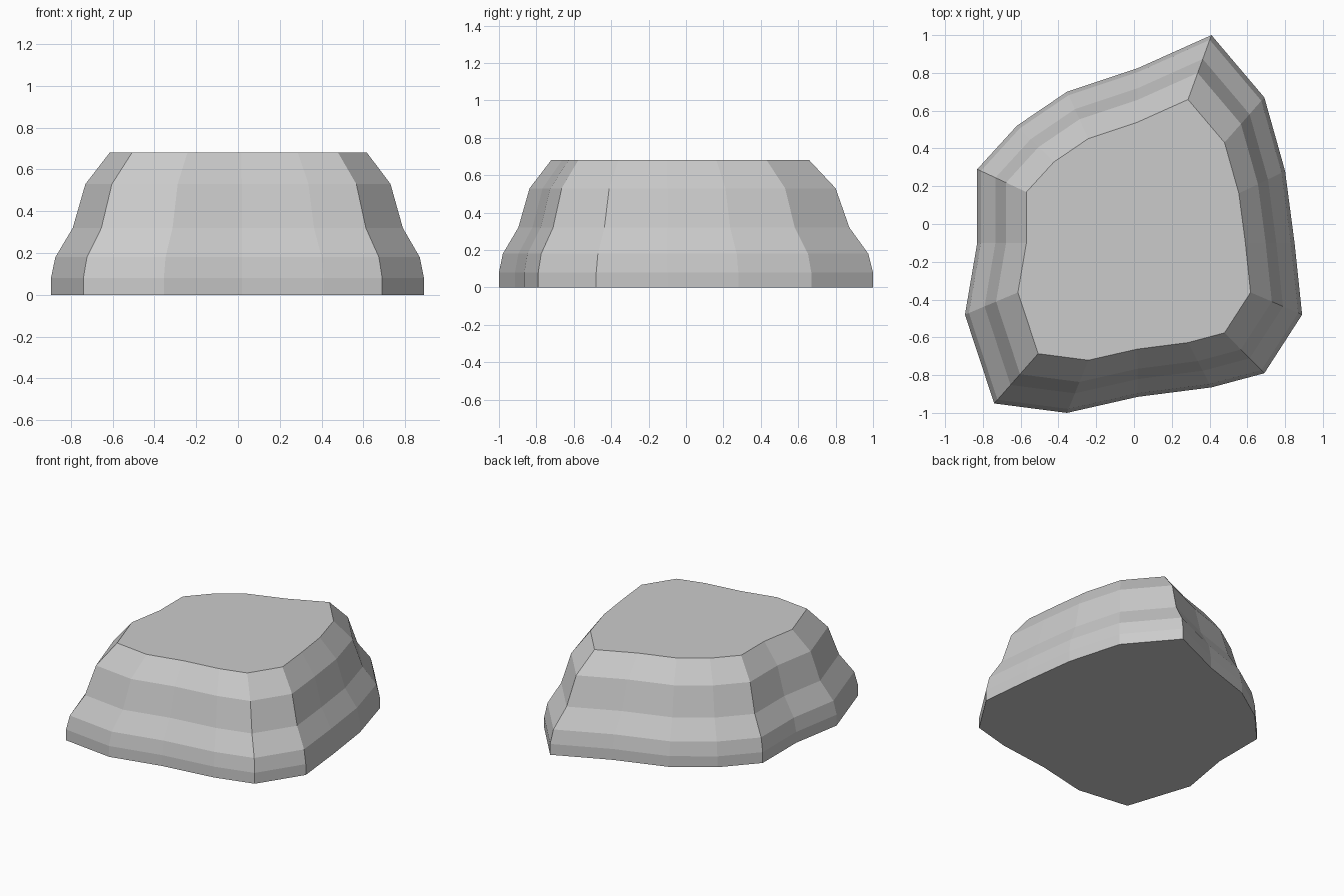
import bpy
import bmesh

if "Cube" in bpy.data.objects:
    bpy.data.objects.remove(bpy.data.objects["Cube"])

# Irregular footprint outline, counter-clockwise seen from above
OUTLINE = [(0.41, 1.0), (0.02, 0.825), (-0.355, 0.70), (-0.62, 0.52),
           (-0.83, 0.29), (-0.83, -0.10), (-0.895, -0.48), (-0.74, -0.95),
           (-0.355, -1.0), (0.02, -0.915), (0.41, -0.865), (0.69, -0.79),
           (0.89, -0.48), (0.85, -0.10), (0.80, 0.28), (0.69, 0.67)]
CENTRE = (0.01, -0.10)

# Side profile: height and scale of the outline about its centre
LEVELS = [(0.0, 1.0), (0.08, 1.0), (0.18, 0.977), (0.32, 0.885),
          (0.53, 0.818), (0.68, 0.69)]

# Stack scaled rings, bridge them and cap both ends
bm = bmesh.new()
cx, cy = CENTRE
rings = [[bm.verts.new((cx + (x - cx) * s, cy + (y - cy) * s, z))
          for x, y in OUTLINE] for z, s in LEVELS]
n = len(OUTLINE)
for low, high in zip(rings, rings[1:]):
    for i in range(n):
        j = (i + 1) % n
        bm.faces.new((low[i], low[j], high[j], high[i]))
bm.faces.new(rings[-1])
bm.faces.new(rings[0][::-1])
bmesh.ops.recalc_face_normals(bm, faces=bm.faces)

mesh = bpy.data.meshes.new("rock")
bm.to_mesh(mesh)
bm.free()
rock = bpy.data.objects.new("rock", mesh)
bpy.context.collection.objects.link(rock)
